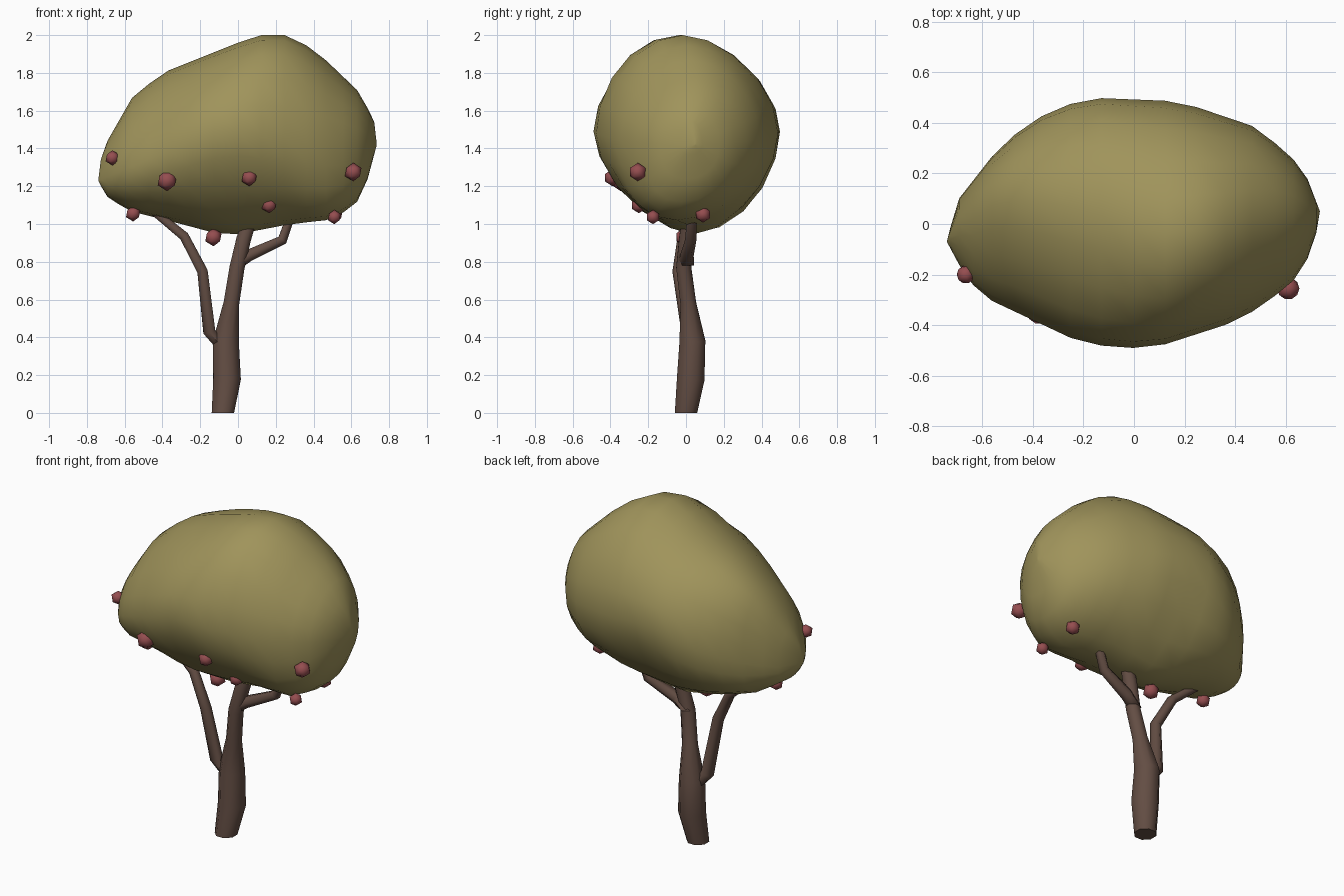
import bpy, bmesh, math
from mathutils import Vector

if "Cube" in bpy.data.objects:
    bpy.data.objects.remove(bpy.data.objects["Cube"])


def material(name, rgb):
    m = bpy.data.materials.new(name)
    m.diffuse_color = (*rgb, 1)
    m.use_nodes = True
    m.node_tree.nodes["Principled BSDF"].inputs["Base Color"].default_value = m.diffuse_color
    return m


LEAF = material("olive_leaves", (0.35, 0.295, 0.105))
BARK = material("brown_bark", (0.125, 0.075, 0.057))
FRUIT = material("dull_red_fruit", (0.30, 0.075, 0.08))


def make_object(name, bm, mat, smooth=None):
    bmesh.ops.recalc_face_normals(bm, faces=bm.faces)
    me = bpy.data.meshes.new(name)
    bm.to_mesh(me)
    bm.free()
    me.materials.append(mat)
    ob = bpy.data.objects.new(name, me)
    bpy.context.collection.objects.link(ob)
    if smooth:
        bpy.ops.object.select_all(action='DESELECT')
        ob.select_set(True)
        bpy.context.view_layer.objects.active = ob
        bpy.ops.object.shade_smooth_by_angle(angle=math.radians(smooth))
    return ob


def loft(bm, rings):
    """Skin a list of equal point rings and cap both ends."""
    rows = [[bm.verts.new(p) for p in r] for r in rings]
    n = len(rows[0])
    for a, b in zip(rows, rows[1:]):
        for i in range(n):
            j = (i + 1) % n
            bm.faces.new((a[i], a[j], b[j], b[i]))
    bm.faces.new(rows[0])
    bm.faces.new(rows[-1])


def tube(name, path, sides):
    """Tapered limb through (x, y, z, radius) points."""
    pts = [Vector(p[:3]) for p in path]
    rings = []
    for k, p in enumerate(pts):
        t = (pts[min(k + 1, len(pts) - 1)] - pts[max(k - 1, 0)]).normalized()
        if k == 0:
            t = Vector((0, 0, 1))
        u = Vector((0, 1, 0)).cross(t).normalized()
        v = t.cross(u)
        r = path[k][3]
        rings.append([p + r * (math.cos(a) * u + math.sin(a) * v)
                      for a in (2 * math.pi * (i + 0.5) / sides for i in range(sides))])
    bm = bmesh.new()
    loft(bm, rings)
    return make_object(name, bm, BARK, 65)


def lerp(table, x):
    for (x0, v0), (x1, v1) in zip(table, table[1:]):
        if x <= x1:
            return v0 + (v1 - v0) * max(0, (x - x0) / (x1 - x0))
    return table[-1][1]


# Canopy: outline curves along x, from the front and top views
TOP = [(-.74, 1.23), (-.72, 1.39), (-.56, 1.67), (-.40, 1.80), (.10, 2.0), (.26, 2.0),
       (.41, 1.92), (.64, 1.70), (.72, 1.55), (.735, 1.42)]
BOTTOM = [(-.74, 1.23), (-.70, 1.15), (-.58, 1.07), (-.30, 1.0), (-.06, .935), (.28, 1.0),
          (.51, 1.025), (.66, 1.14), (.735, 1.42)]
BACK = [(-.74, -.07), (-.70, .09), (-.52, .32), (-.36, .43), (-.19, .50), (.18, .485),
        (.49, .38), (.67, .22), (.735, .05)]
FRONT = [(-.74, -.07), (-.66, -.22), (-.57, -.30), (-.23, -.46), (-.06, -.495), (.11, -.48),
         (.42, -.38), (.62, -.24), (.71, -.10), (.735, .05)]
WIDEST = [(-.74, 1.23), (-.1, 1.5), (.735, 1.42)]
# Sideways lean of the crest and of the underside
TOP_LEAN = [(-.74, 0), (-.55, .10), (-.2, .05), (.15, -.05), (.6, .04), (.735, 0)]
LOW_LEAN = [(-.74, 0), (-.55, .06), (0, .04), (.25, 0), (.5, -.08), (.735, 0)]


def canopy_ring(x, n=20):
    zt, zb, zw = lerp(TOP, x), lerp(BOTTOM, x), lerp(WIDEST, x)
    yb, yf = lerp(BACK, x), lerp(FRONT, x)
    yc, hw = (yb + yf) / 2, (yb - yf) / 2
    ring = []
    for i in range(n):
        a = 2 * math.pi * i / n
        c, s = math.cos(a), math.sin(a)
        e = 2 / (1.88 if s > 0 else 1.65 + 0.9 * abs(x))
        py = math.copysign(abs(c) ** e, c)
        pz = math.copysign(abs(s) ** e, s)
        h = zt - zw if s > 0 else zw - zb
        lean = lerp(TOP_LEAN if s > 0 else LOW_LEAN, x) * pz * pz
        ring.append((x, yc + hw * py + lean, zw + h * pz))
    return ring


SLICES = 18
bm = bmesh.new()
loft(bm, [canopy_ring(-0.0025 - 0.7372 * math.cos(math.pi * (k + 0.12) / (SLICES + 0.24)))
          for k in range(SLICES + 1)])
make_object("canopy", bm, LEAF, 60)

# Trunk and branches
tube("trunk", [(-.08, 0, 0, .064), (-.058, .025, .18, .079), (-.064, .034, .38, .074),
               (-.035, .012, .58, .045), (-.005, -.012, .77, .043), (.03, .002, .92, .042),
               (.09, .02, 1.1, .034)], 8)
tube("left_branch", [(-.07, .03, .33, .04), (-.152, .012, .43, .037), (-.188, -.04, .75, .032),
                     (-.285, -.015, .935, .029), (-.45, .0, 1.07, .024)], 6)
tube("right_branch", [(.0, 0, .78, .042), (.06, .005, .835, .036), (.235, .025, .915, .03),
                      (.30, .035, 1.10, .024)], 6)

# Fruit: (x, y, z, radius)
FRUITS = [(-.665, -.20, 1.35, .040), (-.375, -.345, 1.23, .056), (.06, -.39, 1.245, .045),
          (.61, -.255, 1.275, .049), (.165, -.25, 1.10, .043), (-.555, -.07, 1.055, .042),
          (-.13, -.01, .93, .048), (.51, -.175, 1.037, .038), (.515, .09, 1.05, .043)]
for i, (x, y, z, r) in enumerate(FRUITS):
    bm = bmesh.new()
    bmesh.ops.create_icosphere(bm, subdivisions=1, radius=r)
    bmesh.ops.translate(bm, verts=bm.verts, vec=(x, y, z))
    make_object(f"fruit_{i + 1}", bm, FRUIT, 60)
